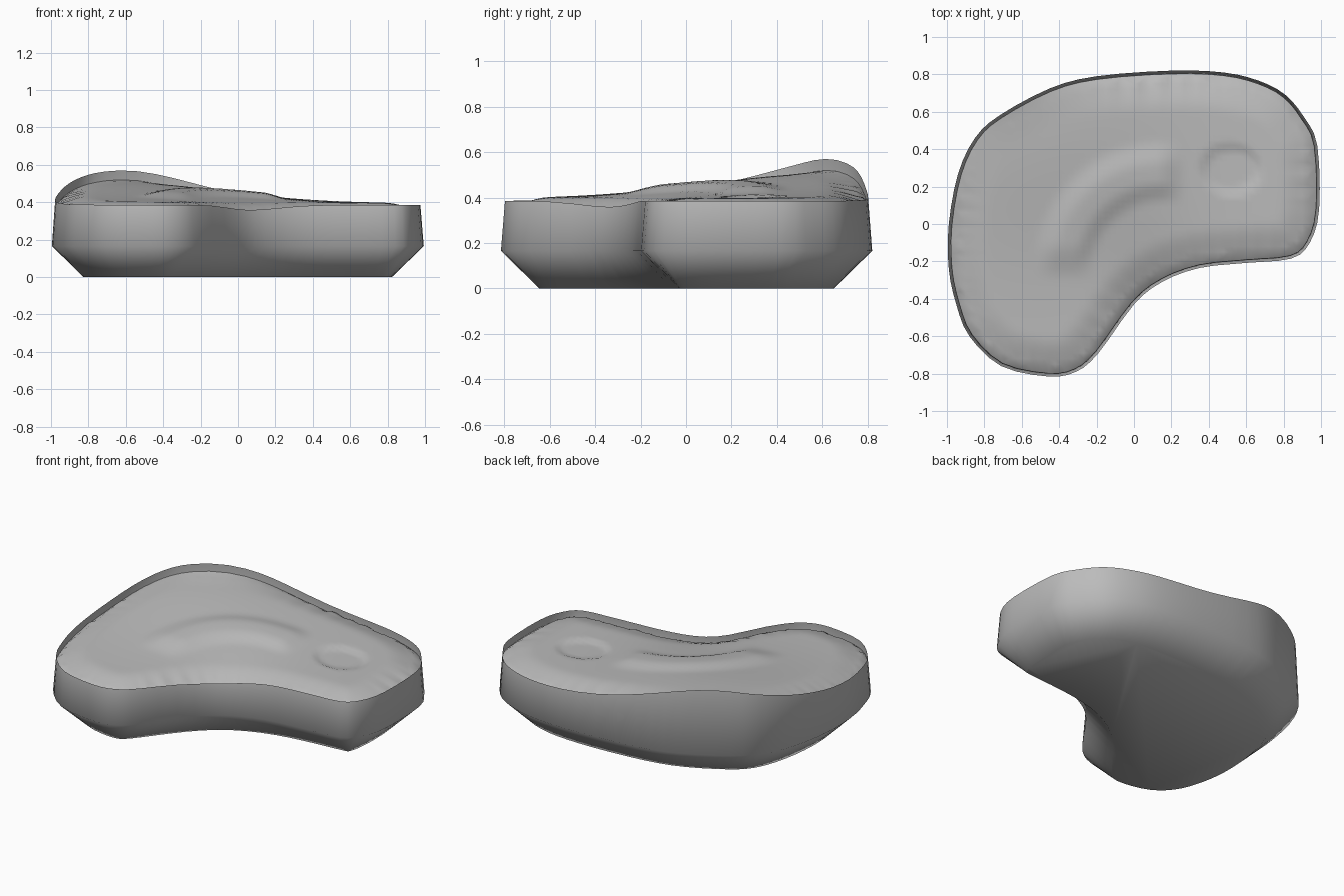
import bpy
import bmesh
from math import exp, hypot
from mathutils import Vector
from mathutils.geometry import delaunay_2d_cdt

if "Cube" in bpy.data.objects:
    bpy.data.objects.remove(bpy.data.objects["Cube"])

# One plain grey for the whole cushion
grey = bpy.data.materials.new("plain grey")
grey.use_nodes = True
colour = (0.5, 0.5, 0.5, 1)
grey.diffuse_color = colour
grey.node_tree.nodes["Principled BSDF"].inputs["Base Color"].default_value = colour

# Kidney outline, counter-clockwise seen from above
CONTROL = [Vector(p) for p in (
    (.2, .82), (-.2, .79), (-.45, .725), (-.72, .58), (-.85, .46), (-.94, .27),
    (-.99, 0), (-.99, -.24), (-.95, -.43), (-.88, -.6), (-.71, -.76), (-.46, -.815),
    (-.31, -.79), (-.19, -.69), (0, -.43), (.15, -.31), (.35, -.235), (.6, -.208),
    (.84, -.185), (.94, -.1), (.99, .08), (.98, .42), (.91, .57), (.81, .69),
    (.67, .765), (.48, .81))]


def rounded_loop(points, steps):
    """Closed smooth curve through the points."""
    loop = []
    n = len(points)
    for i in range(n):
        a, b, c, d = (points[(i + k) % n] for k in (-1, 0, 1, 2))
        for s in range(steps):
            t = s / steps
            loop.append(b + t / 2 * (c - a + t * (2 * a - 5 * b + 4 * c - d
                                                  + t * (3 * b - 3 * c + d - a))))
    return loop


def loop_normals(loop):
    """Inward unit normals of a counter-clockwise loop."""
    n = len(loop)
    tangents = [(loop[(i + 1) % n] - loop[i - 1]).normalized() for i in range(n)]
    return [Vector((-t.y, t.x)) for t in tangents]


def relax(loop, rounds):
    for _ in range(rounds):
        n = len(loop)
        loop = [(loop[i - 1] + 2 * loop[i] + loop[(i + 1) % n]) / 4 for i in range(n)]
    return loop


def inset(amount):
    return [p + q * amount for p, q in zip(OUTLINE, NORMALS)]


def bump(x, y, cx, cy, width):
    return exp(-((x - cx) ** 2 + (y - cy) ** 2) / width ** 2)


def smooth(a, b, v):
    t = min(max((v - a) / (b - a), 0), 1)
    return t * t * (3 - 2 * t)


def rim_height(x, y):
    """Raised at the back right corner, dipped in the front hollow."""
    return (.385 + .185 * bump(x, y, -.62, .62, .6)
            - .03 * bump(x, y, .08, -.35, .25))


def top_height(x, y, depth):
    inner = .395 + .11 * bump(x, y, -.62, .62, .75)
    inner -= .03 * bump(x, y, .12, -.3, .3)
    # Curved ridge around the front hollow
    r = hypot(x - .15, y + .25)
    ridge = smooth(.36, .48, r) * (1 - smooth(.56, .7, r))
    ridge *= (1 - smooth(.13, .28, x)) * smooth(-.3, -.1, y)
    # Shallow oval dimple
    oval = hypot((x - .52) / .16, (y - .29) / .13)
    dimple = 1 - smooth(.8, 1.1, oval)
    inner += .025 * ridge - .014 * dimple
    edge = rim_height(x, y) - .05
    return edge + (inner - edge) * smooth(-.08, .2, depth) if depth > .001 else edge


def make_object(name, bm):
    for f in bm.faces:
        f.smooth = True
    mesh = bpy.data.meshes.new(name)
    bm.to_mesh(mesh)
    bm.free()
    mesh.materials.append(grey)
    obj = bpy.data.objects.new(name, mesh)
    bpy.context.collection.objects.link(obj)
    return obj


OUTLINE = rounded_loop(CONTROL, 3)
NORMALS = loop_normals(OUTLINE)
COUNT = len(OUTLINE)

# Outer shell: flat base, sloped underside and upright wall with an open lip
bm = bmesh.new()
levels = [(relax(inset(.165), 4), 0), (OUTLINE, .165), (inset(.018), None)]
rings = [[bm.verts.new((p.x, p.y, rim_height(p.x, p.y) if z is None else z))
          for p in loop] for loop, z in levels]
for low, high in zip(rings, rings[1:]):
    for i in range(COUNT):
        j = (i + 1) % COUNT
        bm.faces.new((low[i], low[j], high[j], high[i]))
bm.faces.new(rings[0][::-1])
make_object("outer_shell", bm)

# Top pad: grid clipped to the outline, sunk just below the lip
border = inset(.016)
points = list(border)
STEP = .03
for a in range(-33, 34):
    for b in range(-28, 29):
        p = Vector((a * STEP, b * STEP))
        k = min(range(COUNT), key=lambda i: (border[i] - p).length_squared)
        if (p - border[k]).dot(NORMALS[k]) > .02:
            points.append(p)
edges = [(i, (i + 1) % COUNT) for i in range(COUNT)]
flat, _, faces = delaunay_2d_cdt(points, edges, [], 1, 1e-5)[:3]
bm = bmesh.new()
verts = []
for p in flat:
    depth = min((q - p).length for q in border)
    verts.append(bm.verts.new((p.x, p.y, top_height(p.x, p.y, depth))))
for f in faces:
    bm.faces.new([verts[i] for i in f])
bm.normal_update()
for f in bm.faces:
    if f.normal.z < 0:
        f.normal_flip()
bmesh.ops.delete(bm, geom=[v for v in bm.verts if not v.link_faces], context="VERTS")
make_object("top_pad", bm)
